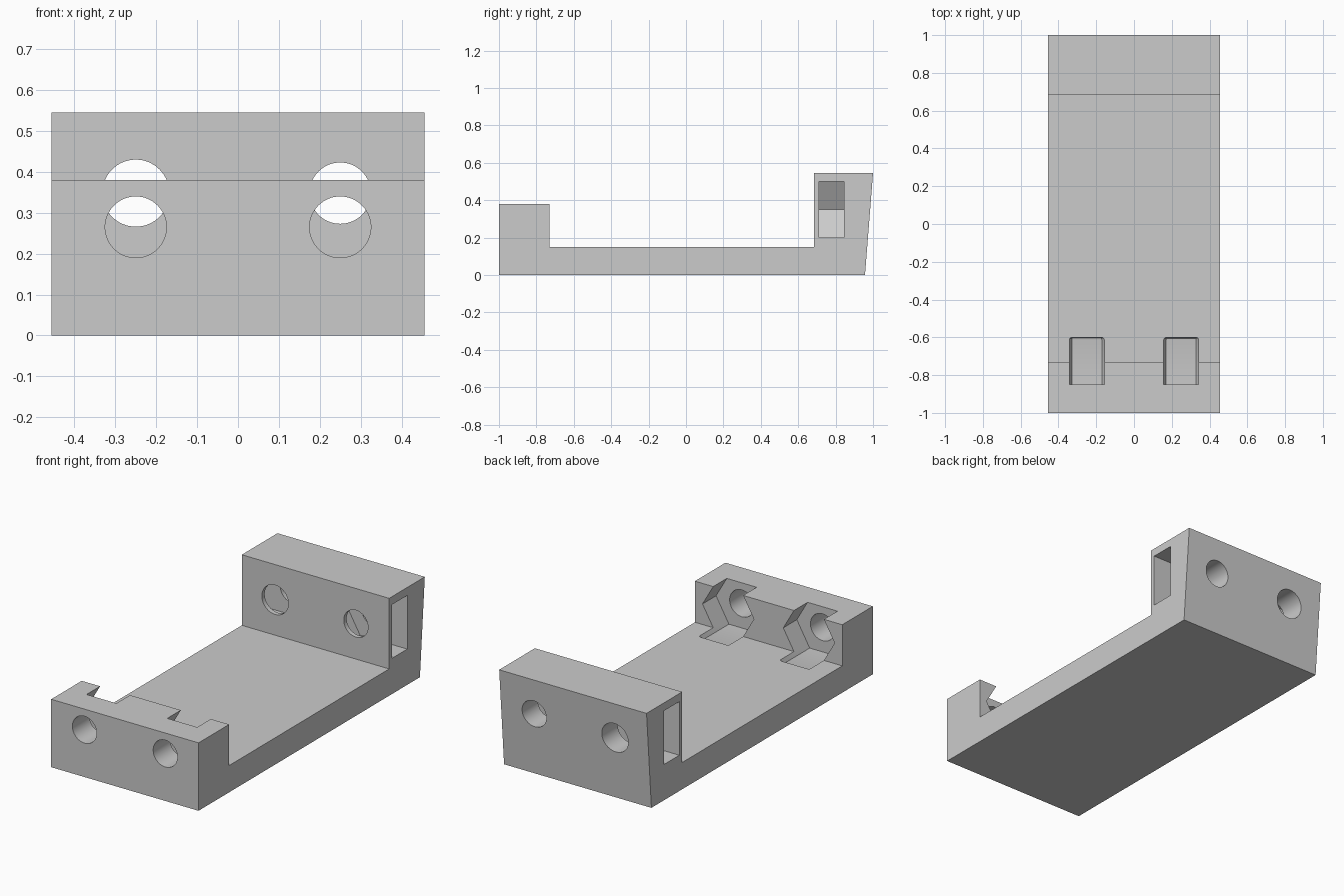
import bpy, bmesh, math

if "Cube" in bpy.data.objects:
    bpy.data.objects.remove(bpy.data.objects["Cube"])

grey = bpy.data.materials.new("light_grey")
grey.diffuse_color = (0.6, 0.6, 0.6, 1)
grey.use_nodes = True
grey.node_tree.nodes["Principled BSDF"].inputs["Base Color"].default_value = grey.diffuse_color


def prism(name, points, start, end, axis="Y", round_end=0.0):
    """Extrude a 2D outline along X (points are y,z) or Y (points are x,z)."""
    def place(p, d):
        return (d, p[0], p[1]) if axis == "X" else (p[0], d, p[1])
    bm = bmesh.new()
    a = [bm.verts.new(place(p, start)) for p in points]
    b = [bm.verts.new(place(p, end)) for p in points]
    n = len(points)
    bm.faces.new(a)
    cap = bm.faces.new(b)
    for i in range(n):
        bm.faces.new((a[i], a[(i + 1) % n], b[(i + 1) % n], b[i]))
    bmesh.ops.recalc_face_normals(bm, faces=bm.faces)
    if round_end:
        bmesh.ops.bevel(bm, geom=list(cap.edges), offset=round_end,
                        segments=3, profile=0.5, affect="EDGES")
    mesh = bpy.data.meshes.new(name)
    bm.to_mesh(mesh)
    bm.free()
    mesh.materials.append(grey)
    obj = bpy.data.objects.new(name, mesh)
    bpy.context.collection.objects.link(obj)
    return obj


def ring(x, z, r, n):
    return [(x + r * math.cos(math.tau * i / n), z + r * math.sin(math.tau * i / n))
            for i in range(n)]


# Bracket body: side profile with low front wall, floor and tall leaning back wall
body = prism("bracket_body", [
    (-1, 0), (0.957, 0), (1, 0.545), (0.685, 0.545),
    (0.685, 0.15), (-0.73, 0.15), (-0.73, 0.38), (-1, 0.38)],
    -0.456, 0.456, "X")

cutters = []
for side, back_radius in ((-1, 0.082), (1, 0.075)):
    x = side * 0.25
    # Open hexagonal nut pocket behind the front wall, and its bolt hole
    cutters.append(prism("nut_pocket_cutter", ring(x, 0.265, 0.159, 6),
                         -0.85, -0.6, round_end=0.012))
    cutters.append(prism("front_hole_cutter", ring(x, 0.265, 0.075, 64), -1.1, -0.8))
    # Nut slot entering from the side of the back wall, ending in a hexagon point
    r = 0.15 / math.cos(math.pi / 6)
    inner, shoulder, outer = x - side * r, x - side * r / 2, side * 0.6
    cutters.append(prism("nut_slot_cutter", [
        (inner, 0.35), (shoulder, 0.5), (outer, 0.5),
        (outer, 0.2), (shoulder, 0.2)], 0.71, 0.845))
    # Bolt hole through the back wall
    cutters.append(prism("back_hole_cutter", ring(x, 0.348, back_radius, 64), 0.6, 1.1))

# Cut all the openings
bpy.context.view_layer.objects.active = body
body.select_set(True)
for cutter in cutters:
    mod = body.modifiers.new("cut", "BOOLEAN")
    mod.operation = "DIFFERENCE"
    mod.solver = "EXACT"
    mod.object = cutter
    bpy.ops.object.modifier_apply(modifier=mod.name)
for cutter in cutters:
    bpy.data.objects.remove(cutter)

# Smooth hole walls, crisp edges elsewhere
bpy.ops.object.shade_smooth_by_angle(angle=math.radians(30))
